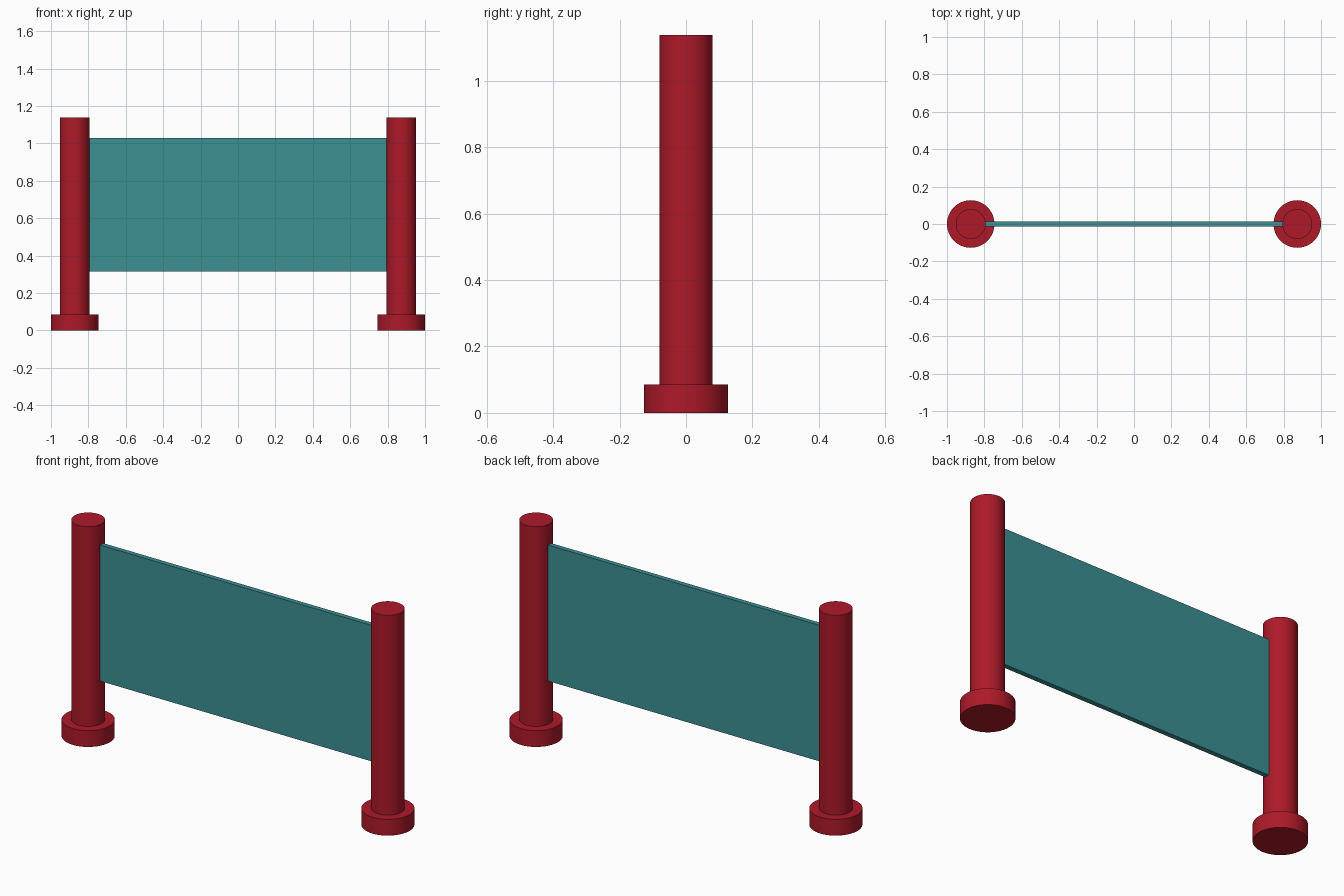
import bpy
import math

if "Cube" in bpy.data.objects:
    bpy.data.objects.remove(bpy.data.objects["Cube"])


def material(name, rgb):
    m = bpy.data.materials.new(name)
    m.diffuse_color = (*rgb, 1)
    m.use_nodes = True
    m.node_tree.nodes["Principled BSDF"].inputs["Base Color"].default_value = m.diffuse_color
    return m


red = material("red", (0.42, 0.010, 0.022, 1)[:3])
teal = material("teal", (0.045, 0.28, 0.29))


def cylinder(name, x, radius, z0, z1):
    bpy.ops.mesh.primitive_cylinder_add(vertices=48, radius=radius, depth=z1 - z0,
                                        location=(x, 0, (z0 + z1) / 2))
    ob = bpy.context.object
    ob.name = name
    ob.data.materials.append(red)
    bpy.ops.object.shade_smooth_by_angle(angle=math.radians(40))


# posts with round feet, one on each side
POST_X = 0.873
for side, sign in (("left", -1), ("right", 1)):
    cylinder(side + "_foot", sign * POST_X, 0.127, 0, 0.086)
    cylinder(side + "_post", sign * POST_X, 0.08, 0.086, 1.138)

# thin panel spanning between the posts
bpy.ops.mesh.primitive_cube_add(size=1, location=(0, 0, 0.672))
panel = bpy.context.object
panel.name = "panel"
panel.scale = (1.596, 0.026, 0.716)
bpy.ops.object.transform_apply(location=False, rotation=False, scale=True)
panel.data.materials.append(teal)
